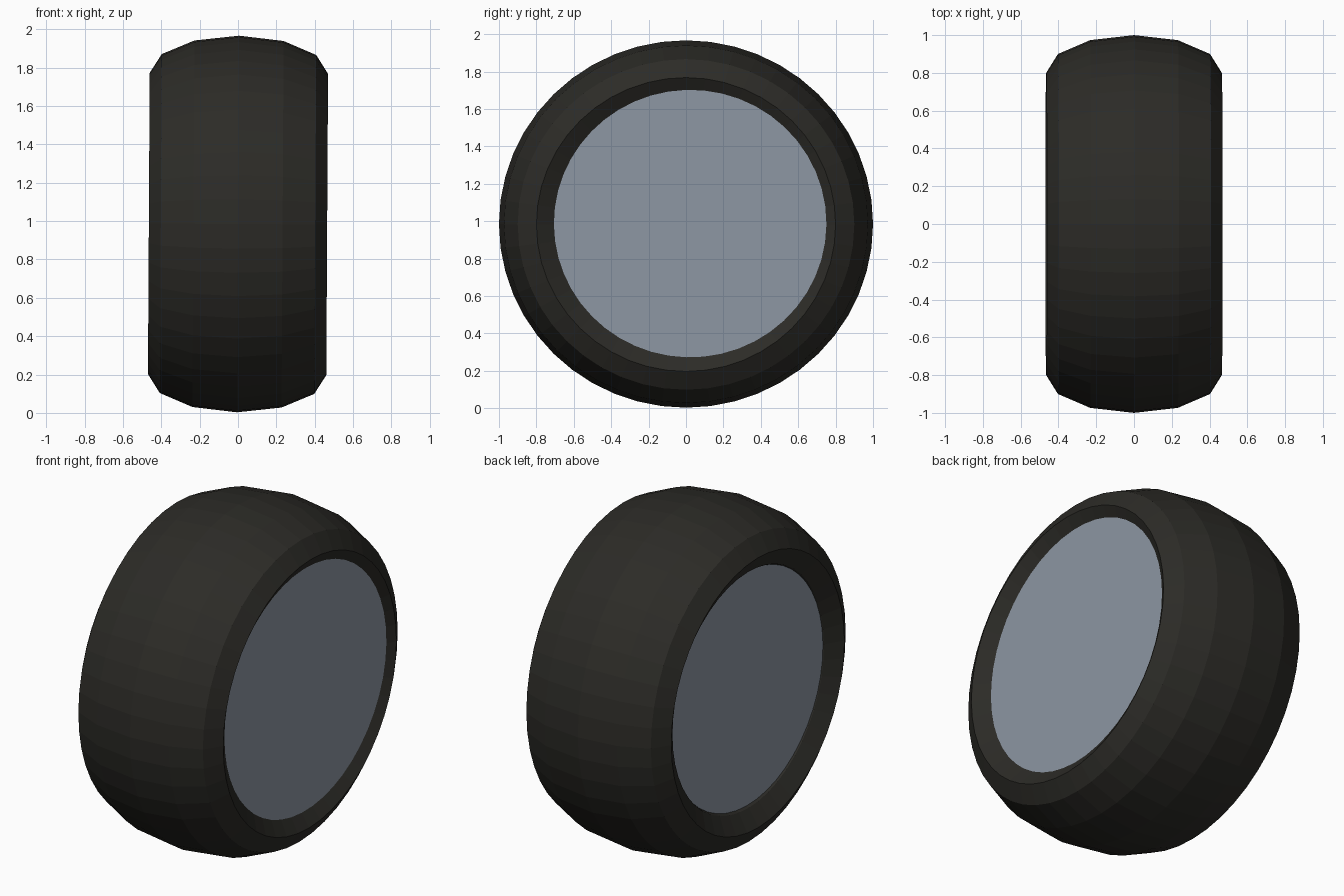
import bpy, math
from mathutils import Matrix

if "Cube" in bpy.data.objects:
    bpy.data.objects.remove(bpy.data.objects["Cube"])

CENTRE_Z = 0.985


def paint(obj, name, rgb):
    mat = bpy.data.materials.new(name)
    mat.diffuse_color = (*rgb, 1)
    mat.use_nodes = True
    mat.node_tree.nodes["Principled BSDF"].inputs["Base Color"].default_value = mat.diffuse_color
    obj.data.materials.append(mat)


def bake(obj, matrix):
    obj.matrix_world = Matrix.Identity(4)
    obj.data.transform(matrix)


to_x_axis = Matrix.Rotation(math.radians(90), 4, 'Y')
lift = Matrix.Translation((0, 0, CENTRE_Z))

# Tyre: a torus stretched along its axle, leaning very slightly
bpy.ops.mesh.primitive_torus_add(major_radius=0.8, minor_radius=0.2,
                                 major_segments=48, minor_segments=12)
tyre = bpy.context.object
tyre.name = "tyre"
bake(tyre, lift @ Matrix.Rotation(0.0058, 4, 'Y')
     @ Matrix.Diagonal((0.465 / 0.2, 1, 0.982, 1)) @ to_x_axis)
paint(tyre, "rubber", (0.025, 0.024, 0.02))

# Hub: a plain drum filling the tyre, a little off-centre and skewed
bpy.ops.mesh.primitive_cylinder_add(vertices=32, radius=0.77, depth=0.804)
hub = bpy.context.object
hub.name = "wheel_hub"
bake(hub, lift @ Matrix.Translation((0.018, 0, 0))
     @ Matrix.Rotation(-0.019, 4, 'Z') @ Matrix.Rotation(0.01, 4, 'Y')
     @ to_x_axis)
paint(hub, "hub_metal", (0.27, 0.31, 0.37))
